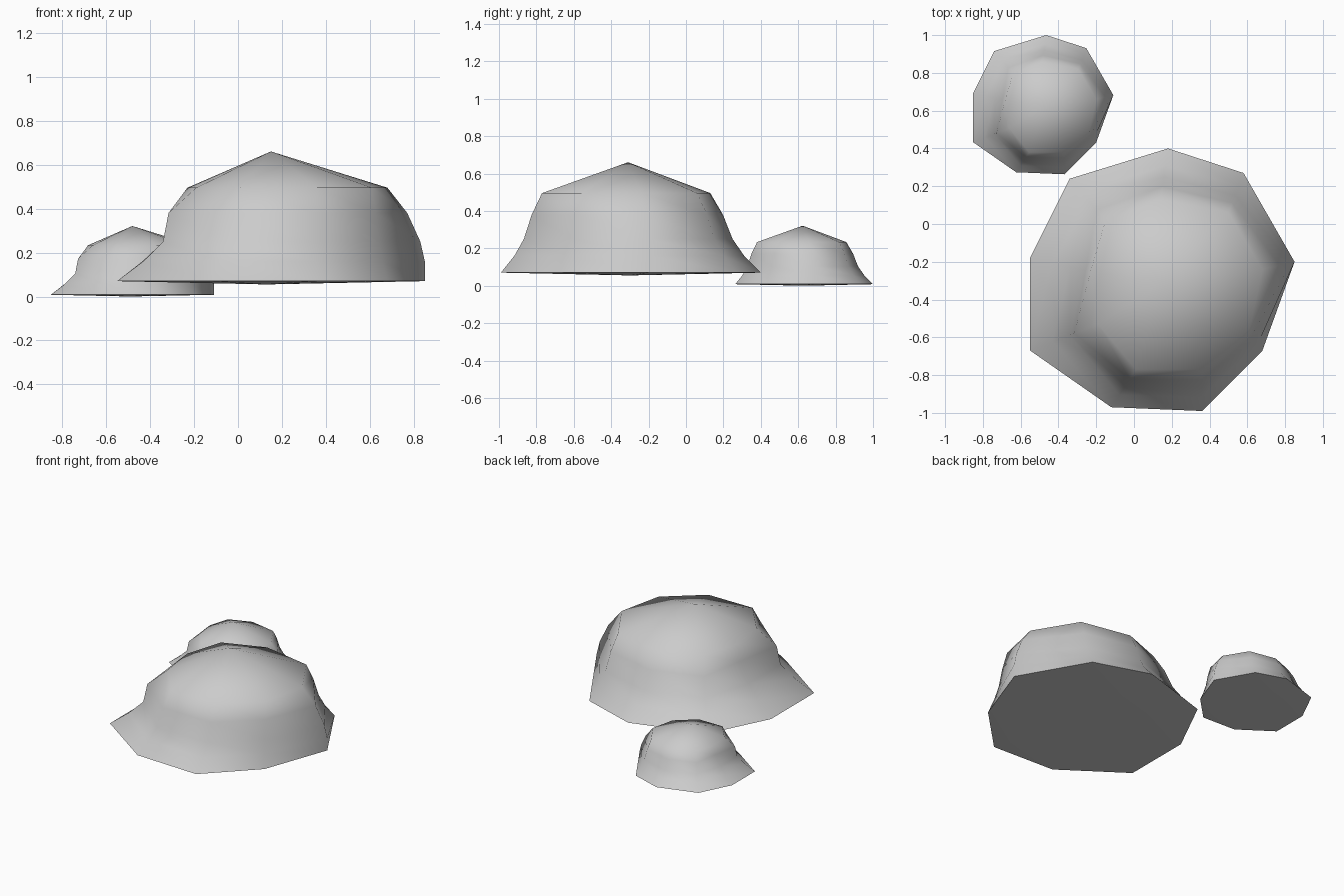
import bpy
import bmesh
import math
from mathutils import Vector

cube = bpy.data.objects.get("Cube")
if cube:
    bpy.data.objects.remove(cube, do_unlink=True)

stone = bpy.data.materials.new("stone grey")
stone.use_nodes = True
colour = (0.6, 0.6, 0.6, 1)
stone.diffuse_color = colour
stone.node_tree.nodes["Principled BSDF"].inputs["Base Color"].default_value = colour

# Nine-sided footprint and shoulder outlines of the boulder, in matching order
FOOT = [(.18, .40), (.58, .27), (.85, -.20), (.68, -.67), (.36, -.99),
        (-.12, -.97), (-.55, -.67), (-.55, -.18), (-.34, .24)]
SHOULDER = [(.14, .13), (.50, .06), (.68, -.24), (.61, -.56), (.36, -.77),
            (.01, -.77), (-.19, -.53), (-.23, -.25), (-.15, .02)]
LEVELS = [.07, .16, .25, .38, .495]

# How far each level has moved from the footprint to the shoulder
SLOPED = [0, .33, .56, .75, 1]
BULGED = [0, 0, .12, .47, 1]
STEPPED = [0, .33, .58, .65, 1]
TUCKED = [0, .36, .66, .92, 1]
FLANKS = [SLOPED, SLOPED, BULGED, SLOPED, SLOPED,
          SLOPED, STEPPED, TUCKED, SLOPED]


def make_rock(name, scale, offset):
    bm = bmesh.new()

    def vert(x, y, z):
        return bm.verts.new(Vector((x, y, z)) * scale + Vector(offset))

    # Stacked rings
    rings = []
    for level, z in enumerate(LEVELS):
        ring = []
        for foot, top, flank in zip(FOOT, SHOULDER, FLANKS):
            p = Vector(foot).lerp(Vector(top), flank[level])
            ring.append(vert(p.x, p.y, z))
        rings.append(ring)
    peak = vert(.15, -.31, .66)
    under = vert(.13, -.3, .055)

    # Flanks, cap and underside
    count = len(FOOT)
    for i in range(count):
        j = (i + 1) % count
        for low, high in zip(rings, rings[1:]):
            bm.faces.new((low[i], low[j], high[j], high[i]))
        bm.faces.new((rings[-1][i], rings[-1][j], peak))
        bm.faces.new((rings[0][j], rings[0][i], under))
    bmesh.ops.recalc_face_normals(bm, faces=bm.faces)

    mesh = bpy.data.meshes.new(name)
    bm.to_mesh(mesh)
    bm.free()
    mesh.materials.append(stone)
    rock = bpy.data.objects.new(name, mesh)
    bpy.context.collection.objects.link(rock)

    # Smooth body with a crisp base edge
    bpy.ops.object.select_all(action="DESELECT")
    rock.select_set(True)
    bpy.context.view_layer.objects.active = rock
    bpy.ops.object.shade_smooth_by_angle(angle=math.radians(65))


make_rock("large_rock", 1, (0, 0, 0))
make_rock("small_rock", .53, (-.56, .788, -.029))
